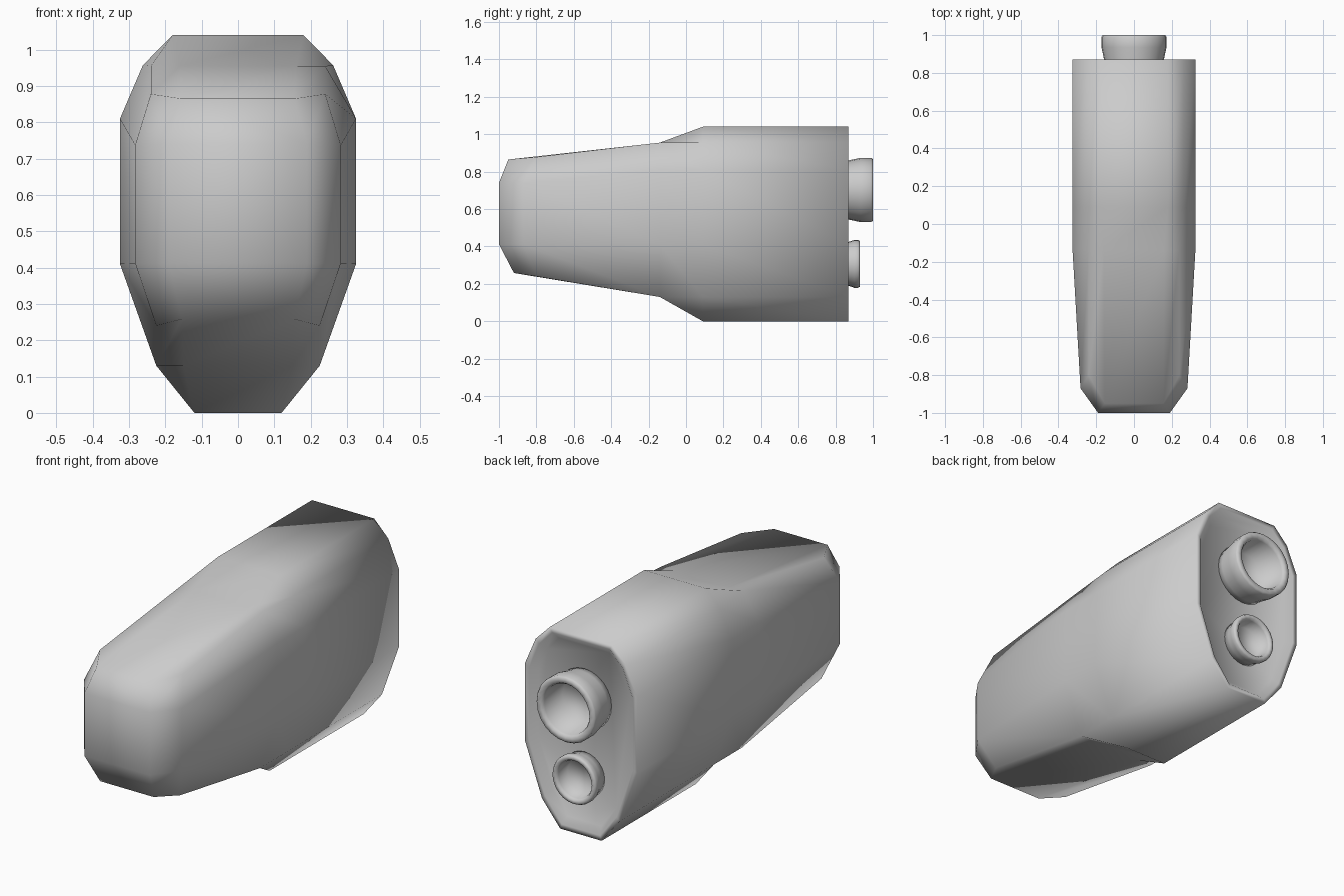
import bpy, bmesh, math

if "Cube" in bpy.data.objects:
    bpy.data.objects.remove(bpy.data.objects["Cube"])


def finish(name, bm):
    bmesh.ops.remove_doubles(bm, verts=bm.verts, dist=0.0005)
    bmesh.ops.recalc_face_normals(bm, faces=bm.faces)
    for f in bm.faces:
        f.smooth = True
    me = bpy.data.meshes.new(name)
    bm.to_mesh(me)
    bm.free()
    ob = bpy.data.objects.new(name, me)
    bpy.context.collection.objects.link(ob)
    return ob


def loft(bm, rings, cap_start=True, cap_end=True):
    loops = [[bm.verts.new(p) for p in r] for r in rings]
    n = len(loops[0])
    for a, b in zip(loops, loops[1:]):
        for i in range(n):
            j = (i + 1) % n
            bm.faces.new((a[i], a[j], b[j], b[i]))
    if cap_start:
        bm.faces.new(loops[0])
    if cap_end:
        bm.faces.new(loops[-1])


def mirror_ring(half):
    return half + [(-x, y, z) for x, y, z in reversed(half)]


# Back outline, right half from top to bottom (x, z)
section = [(.18, 1.04), (.262, .957), (.325, .81), (.325, .41), (.225, .13), (.12, 0)]


def inset(amount, y):
    kx, kz = 1 - amount / .325, 1 - amount / .52
    return [(x * kx, y, .52 + (z - .52) * kz) for x, z in section]


# Body: tapering nose, stepped middle, straight rear with a shallow recess
halves = [
    [(.155, -.95, .865), (.24, -.80, .878), (.283, -.87, .737),
     (.283, -.87, .412), (.225, -.80, .24), (.155, -.92, .258)],
    [(.16, -.14, .955), (.24, -.14, .955), (.325, -.14, .81),
     (.325, -.14, .41), (.225, -.14, .13), (.15, -.14, .13)],
    inset(0, .09),
    inset(0, .87),
    inset(.025, .87),
    inset(.06, .84),
]
bm = bmesh.new()
loft(bm, [mirror_ring(h) for h in halves], cap_start=False)
# Nose: front ring closes onto a small flat rectangle
top, bottom = (.19, -1, .74), (.19, -1, .412)
nose_bm = [mirror_ring(halves[0]), mirror_ring([top] * 3 + [bottom] * 3)]
loft(bm, nose_bm, cap_start=False, cap_end=False)
corners = [(.19, -1, .74), (.19, -1, .412), (-.19, -1, .412), (-.19, -1, .74)]
bm.faces.new([bm.verts.new(p) for p in corners])
bmesh.ops.remove_doubles(bm, verts=bm.verts, dist=0.0005)
bmesh.ops.dissolve_degenerate(bm, dist=0.0005, edges=bm.edges)
finish("body", bm)


# Exhaust nozzles: hollow flared tubes
def nozzle(name, z, r, end, seg=24):
    profile = [(.91 * r, .83), (.92 * r, .87), (r, .87 + (end - .87) * .5), (r, end - .01),
               (.96 * r, end), (.82 * r, end), (.76 * r, end - .015), (.66 * r, .86)]
    rings = [[(pr * math.cos(a), y, z + pr * math.sin(a))
              for a in (2 * math.pi * i / seg for i in range(seg))] for pr, y in profile]
    b = bmesh.new()
    loft(b, rings)
    finish(name, b)


nozzle("upper_nozzle", .702, .172, 1.0)
nozzle("lower_nozzle", .307, .128, .93)
